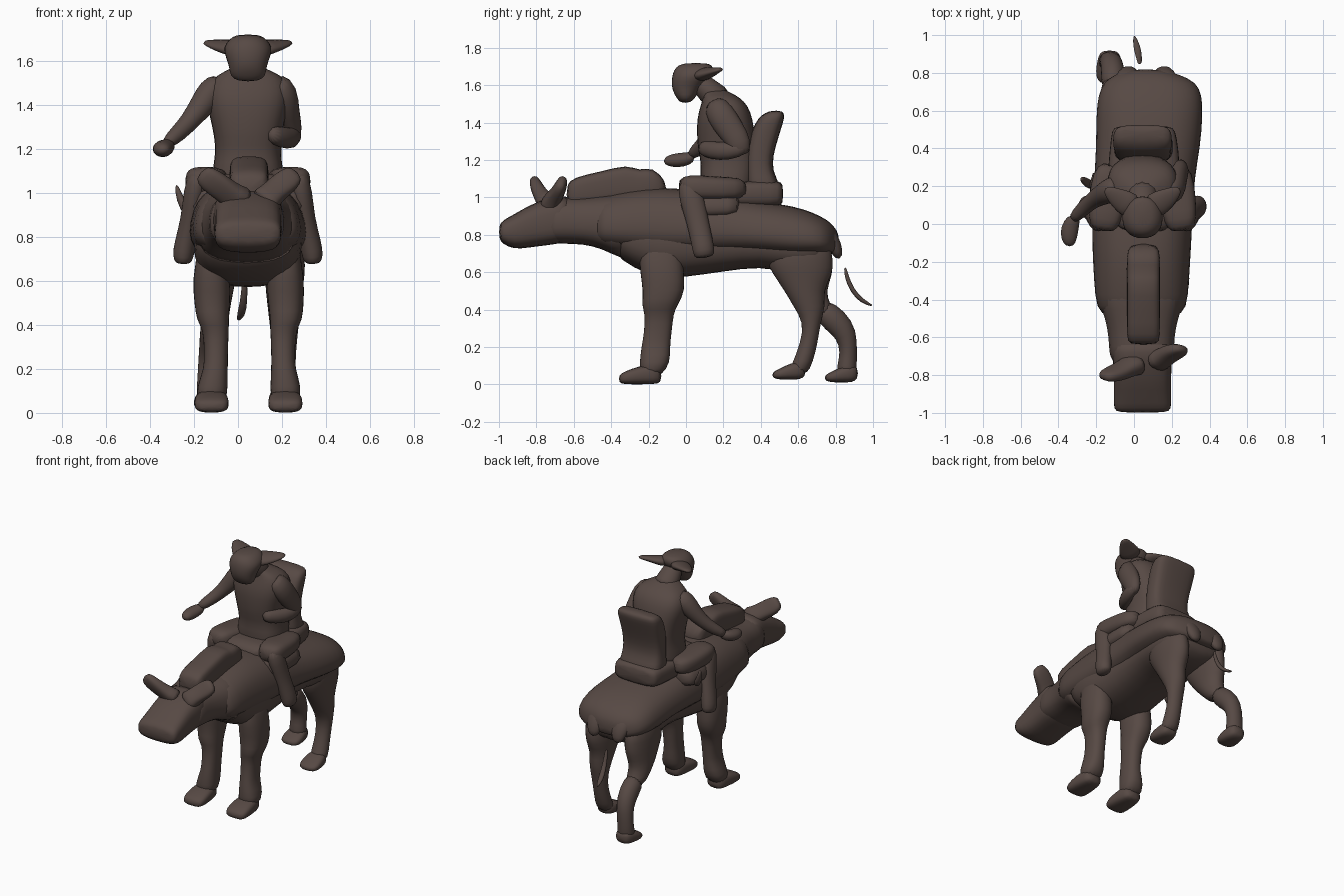
import bpy, bmesh, math
from mathutils import Vector

hide = bpy.data.materials.new("dark brown")
hide.diffuse_color = (0.095, 0.067, 0.058, 1)


def loft(name, secs, axis=None, power=2.0, n=14, sub=1, taper=0.0):
    """Skin elliptical rings (x, y, z, half_width, half_depth) along an axis or along their own path."""
    bm = bmesh.new()
    pts = [Vector(s[:3]) for s in secs]
    rings = []
    for i, s in enumerate(secs):
        if axis == "Y":
            u, v = Vector((1, 0, 0)), Vector((0, 0, 1))
        elif axis == "Z":
            u, v = Vector((1, 0, 0)), Vector((0, 1, 0))
        else:
            t = (pts[min(i + 1, len(pts) - 1)] - pts[max(i - 1, 0)]).normalized()
            u = Vector((1, 0, 0)) - t * t.x
            if u.length < 0.3:
                u = Vector((0, 1, 0)) - t * t.y
            u.normalize()
            v = t.cross(u)
        ring = []
        for k in range(n):
            a = 2 * math.pi * (k + 0.5) / n
            c, d = math.cos(a), math.sin(a)
            c = math.copysign(abs(c) ** (2 / power), c)
            d = math.copysign(abs(d) ** (2 / power), d)
            c *= 1 - taper * max(d, 0)
            ring.append(bm.verts.new(pts[i] + u * c * s[3] + v * d * s[4]))
        rings.append(ring)
    for a, b in zip(rings, rings[1:]):
        for k in range(n):
            bm.faces.new((a[k], a[(k + 1) % n], b[(k + 1) % n], b[k]))
    bm.faces.new(rings[0][::-1])
    bm.faces.new(rings[-1])
    bmesh.ops.recalc_face_normals(bm, faces=bm.faces)
    me = bpy.data.meshes.new(name)
    bm.to_mesh(me)
    bm.free()
    me.materials.append(hide)
    for p in me.polygons:
        p.use_smooth = True
    ob = bpy.data.objects.new(name, me)
    bpy.context.collection.objects.link(ob)
    if sub:
        m = ob.modifiers.new("smooth", "SUBSURF")
        m.levels = m.render_levels = sub
    return ob


def hull(name, rows, **kw):
    """Loft along y from rows (y, x_min, x_max, z_min, z_max)."""
    return loft(name, [((a + b) / 2, y, (c + d) / 2, (b - a) / 2, (d - c) / 2)
                       for y, a, b, c, d in rows], axis="Y", **kw)


def column(name, rows, **kw):
    """Loft along z from rows (z, x_min, x_max, y_min, y_max)."""
    return loft(name, [((a + b) / 2, (c + d) / 2, z, (b - a) / 2, (d - c) / 2)
                       for z, a, b, c, d in rows], axis="Z", **kw)


# --- Mount: head, neck, body and blanket
hull("mount_head", [(-1.0, -0.09, 0.18, 0.78, 0.85), (-0.98, -0.11, 0.20, 0.75, 0.88),
                    (-0.92, -0.11, 0.20, 0.72, 0.91), (-0.84, -0.11, 0.20, 0.73, 0.96),
                    (-0.76, -0.11, 0.20, 0.74, 0.99), (-0.68, -0.12, 0.21, 0.75, 1.02),
                    (-0.6, -0.11, 0.20, 0.77, 1.0)], power=3.2)
hull("mount_neck", [(-0.75, -0.11, 0.20, 0.76, 0.97), (-0.7, -0.14, 0.22, 0.75, 1.01),
                    (-0.6, -0.14, 0.22, 0.75, 1.0), (-0.5, -0.16, 0.24, 0.74, 1.01),
                    (-0.4, -0.2, 0.28, 0.70, 1.02), (-0.3, -0.2, 0.28, 0.64, 1.04)], power=2.9, taper=0.12)
hull("mount_belly", [(-0.4, -0.18, 0.26, 0.70, 0.9), (-0.28, -0.2, 0.28, 0.62, 0.95),
                     (-0.15, -0.21, 0.3, 0.56, 0.95), (0.0, -0.2, 0.29, 0.57, 0.95),
                     (0.2, -0.18, 0.28, 0.60, 0.93), (0.4, -0.17, 0.3, 0.63, 0.9),
                     (0.55, -0.18, 0.32, 0.59, 0.88), (0.7, -0.16, 0.32, 0.61, 0.85),
                     (0.78, -0.1, 0.24, 0.66, 0.8)], power=2.6)
hull("blanket", [(-0.5, -0.15, 0.23, 0.76, 0.98), (-0.45, -0.21, 0.29, 0.73, 1.01),
                 (-0.3, -0.22, 0.30, 0.71, 1.04), (-0.15, -0.23, 0.31, 0.69, 1.06),
                 (0.05, -0.23, 0.32, 0.69, 1.04), (0.25, -0.22, 0.33, 0.70, 1.01),
                 (0.4, -0.21, 0.36, 0.70, 0.98), (0.58, -0.21, 0.375, 0.68, 0.955),
                 (0.68, -0.2, 0.37, 0.69, 0.92), (0.75, -0.17, 0.34, 0.69, 0.885),
                 (0.79, -0.11, 0.25, 0.7, 0.85), (0.82, -0.03, 0.15, 0.71, 0.8)],
     power=3.0, n=18, taper=0.25)
# mane pack along the neck
hull("mane_pack", [(-0.64, -0.03, 0.13, 0.96, 1.07), (-0.6, -0.04, 0.14, 0.95, 1.11),
                   (-0.45, -0.04, 0.14, 0.96, 1.14), (-0.31, -0.04, 0.14, 0.98, 1.18),
                   (-0.25, -0.04, 0.14, 0.98, 1.14), (-0.18, -0.04, 0.14, 1.0, 1.17),
                   (-0.1, -0.03, 0.13, 0.99, 1.08)], power=4)
# ears and rump folds
loft("mount_left_ear", [(0.04, -0.73, 0.95, 0.08, 0.06), (-0.02, -0.75, 0.98, 0.06, 0.05),
                        (-0.07, -0.78, 1.02, 0.06, 0.04), (-0.13, -0.80, 1.06, 0.06, 0.035),
                        (-0.17, -0.81, 1.095, 0.04, 0.02)], power=2.6)
loft("mount_right_ear", [(0.11, -0.73, 0.95, 0.08, 0.06), (0.14, -0.72, 0.98, 0.06, 0.05),
                         (0.18, -0.69, 1.02, 0.06, 0.04), (0.23, -0.67, 1.06, 0.06, 0.035),
                         (0.27, -0.66, 1.095, 0.04, 0.02)], power=2.6)
for side, x in (("left", -0.03), ("right", 0.16)):
    loft(side + "_rump_fold", [(x, 0.68, 0.85, 0.08, 0.05), (x, 0.75, 0.81, 0.08, 0.05),
                               (x, 0.80, 0.74, 0.06, 0.04), (x, 0.82, 0.67, 0.03, 0.02)])
# tail
loft("tail", [(0.03, 0.85, 0.63, 0.008, 0.008), (0.03, 0.86, 0.57, 0.015, 0.013),
              (0.025, 0.89, 0.5, 0.018, 0.014), (0.015, 0.94, 0.445, 0.022, 0.014),
              (0.0, 1.0, 0.42, 0.006, 0.006)], n=8)

# --- Legs
for side, x, lx in (("left", -0.12, -0.1), ("right", 0.215, 0.205)):
    column(side + "_front_leg", [
        (0.8, x - 0.06, x + 0.06, -0.26, -0.02), (0.6, x - 0.09, x + 0.09, -0.25, -0.01),
        (0.5, x - 0.08, x + 0.085, -0.23, 0.0), (0.42, x - 0.07, x + 0.08, -0.24, -0.045),
        (0.38, lx - 0.06, lx + 0.06, -0.22, -0.065), (0.28, lx - 0.055, lx + 0.055, -0.225, -0.075),
        (0.2, lx - 0.055, lx + 0.055, -0.24, -0.085), (0.12, x - 0.07, x + 0.075, -0.25, -0.08),
        (0.04, x - 0.07, x + 0.07, -0.25, -0.13)], power=2.4)
    hull(side + "_front_foot", [(-0.36, x - 0.06, x + 0.06, 0.01, 0.05),
                                (-0.33, x - 0.08, x + 0.08, 0.0, 0.07),
                                (-0.25, x - 0.08, x + 0.08, 0.0, 0.10),
                                (-0.17, x - 0.07, x + 0.07, 0.0, 0.11),
                                (-0.13, x - 0.05, x + 0.05, 0.01, 0.08)], power=3)
column("right_hind_leg", [(0.8, 0.14, 0.30, 0.46, 0.78), (0.66, 0.12, 0.31, 0.42, 0.79),
                          (0.59, 0.12, 0.30, 0.46, 0.79), (0.5, 0.13, 0.29, 0.525, 0.735),
                          (0.42, 0.14, 0.28, 0.57, 0.75), (0.33, 0.15, 0.27, 0.63, 0.72),
                          (0.22, 0.16, 0.26, 0.61, 0.705), (0.12, 0.15, 0.27, 0.57, 0.68),
                          (0.05, 0.15, 0.27, 0.54, 0.65)])
column("left_hind_thigh", [(0.8, -0.17, -0.01, 0.46, 0.78), (0.66, -0.18, 0.0, 0.42, 0.79),
                           (0.59, -0.18, -0.01, 0.46, 0.79), (0.5, -0.18, -0.03, 0.53, 0.75),
                           (0.43, -0.18, -0.04, 0.6, 0.77), (0.36, -0.17, -0.05, 0.67, 0.82)])
loft("left_hind_shin", [(-0.11, 0.71, 0.42, 0.065, 0.06), (-0.11, 0.80, 0.34, 0.065, 0.075),
                        (-0.12, 0.86, 0.27, 0.06, 0.06), (-0.13, 0.87, 0.17, 0.055, 0.045),
                        (-0.13, 0.86, 0.10, 0.06, 0.055), (-0.13, 0.86, 0.04, 0.06, 0.05)])
for side, x, y, z in (("right", 0.21, 0.46, 0.025), ("left", -0.13, 0.74, 0.01)):
    hull(side + "_hind_foot", [(y, x - 0.05, x + 0.05, z + 0.01, z + 0.04),
                               (y + 0.04, x - 0.075, x + 0.075, z, z + 0.06),
                               (y + 0.1, x - 0.07, x + 0.07, z, z + 0.09),
                               (y + 0.15, x - 0.06, x + 0.06, z, z + 0.10),
                               (y + 0.18, x - 0.04, x + 0.04, z + 0.02, z + 0.08)], power=2.8)

# --- Saddle with side pad and tall flared back rest
hull("saddle_pad", [(-0.04, -0.2, 0.29, 0.92, 1.02), (-0.01, -0.24, 0.32, 0.88, 1.04),
                    (0.26, -0.25, 0.33, 0.88, 1.03), (0.29, -0.22, 0.31, 0.92, 1.01)],
     power=4, taper=0.1)
hull("saddle_seat", [(-0.05, -0.06, 0.17, 0.96, 1.06), (0.02, -0.12, 0.22, 0.95, 1.1),
                     (0.2, -0.15, 0.25, 0.95, 1.08), (0.4, -0.13, 0.24, 0.94, 1.1),
                     (0.5, -0.12, 0.22, 0.95, 1.09), (0.52, -0.1, 0.2, 0.97, 1.07)], power=4)
column("saddle_back", [(1.0, -0.11, 0.21, 0.33, 0.51), (1.08, -0.11, 0.21, 0.32, 0.5),
                       (1.14, -0.1, 0.2, 0.32, 0.465), (1.22, -0.1, 0.2, 0.32, 0.465),
                       (1.32, -0.11, 0.2, 0.335, 0.495), (1.4, -0.115, 0.205, 0.37, 0.52),
                       (1.44, -0.11, 0.2, 0.4, 0.53), (1.465, -0.09, 0.18, 0.45, 0.515)], power=3.5)

# --- Rider
column("rider_torso", [(1.0, -0.13, 0.22, 0.08, 0.36), (1.1, -0.12, 0.21, 0.07, 0.37),
                       (1.18, -0.105, 0.195, 0.08, 0.38), (1.25, -0.11, 0.2, 0.06, 0.38),
                       (1.34, -0.13, 0.22, 0.055, 0.37), (1.42, -0.15, 0.24, 0.055, 0.36),
                       (1.49, -0.14, 0.235, 0.075, 0.335), (1.535, -0.1, 0.2, 0.09, 0.29),
                       (1.56, -0.04, 0.13, 0.09, 0.24), (1.58, -0.02, 0.11, 0.09, 0.2)], power=2.7)
loft("rider_neck", [(0.045, 0.2, 1.5, 0.10, 0.09), (0.045, 0.12, 1.57, 0.075, 0.065),
                    (0.045, 0.05, 1.64, 0.065, 0.06)])
column("rider_head", [(1.505, 0.0, 0.09, -0.03, 0.02), (1.53, -0.04, 0.13, -0.05, 0.05),
                      (1.57, -0.04, 0.13, -0.075, 0.07), (1.62, -0.06, 0.15, -0.08, 0.11),
                      (1.66, -0.07, 0.16, -0.075, 0.15), (1.695, -0.045, 0.135, -0.06, 0.15),
                      (1.72, -0.01, 0.1, -0.02, 0.13)], power=2.2)
for side, s in (("left", -1), ("right", 1)):
    cx = 0.045
    loft("rider_" + side + "_ear", [(cx + s * 0.04, 0.08, 1.655, 0.08, 0.045),
                                    (cx + s * 0.10, 0.12, 1.665, 0.07, 0.03),
                                    (cx + s * 0.15, 0.15, 1.675, 0.05, 0.02),
                                    (cx + s * 0.20, 0.19, 1.685, 0.02, 0.01)], n=10)
# arms
loft("rider_right_arm", [(0.16, 0.15, 1.51, 0.06, 0.06), (0.215, 0.18, 1.45, 0.065, 0.08),
                         (0.23, 0.24, 1.36, 0.05, 0.075), (0.25, 0.29, 1.29, 0.045, 0.065),
                         (0.25, 0.29, 1.22, 0.03, 0.05)])
loft("rider_right_forearm", [(0.26, 0.33, 1.27, 0.03, 0.035), (0.25, 0.23, 1.245, 0.04, 0.05),
                             (0.2, 0.14, 1.25, 0.04, 0.05), (0.14, 0.07, 1.27, 0.035, 0.04)])
loft("rider_left_arm", [(-0.07, 0.2, 1.5, 0.06, 0.065), (-0.125, 0.18, 1.46, 0.065, 0.07),
                        (-0.16, 0.16, 1.4, 0.06, 0.06), (-0.215, 0.13, 1.33, 0.045, 0.045),
                        (-0.27, 0.08, 1.27, 0.04, 0.04), (-0.33, 0.02, 1.22, 0.03, 0.03)])
hull("rider_left_hand", [(-0.12, -0.36, -0.32, 1.18, 1.21), (-0.08, -0.39, -0.30, 1.16, 1.235),
                         (-0.01, -0.39, -0.29, 1.16, 1.24), (0.05, -0.35, -0.28, 1.19, 1.25)])
# legs, knees bent over the saddle
for side, s in (("left", -1), ("right", 1)):
    cx = 0.045
    loft("rider_" + side + "_thigh", [(cx + s * 0.13, 0.3, 1.05, 0.09, 0.05),
                                      (cx + s * 0.17, 0.24, 1.045, 0.105, 0.065),
                                      (cx + s * 0.185, 0.12, 1.05, 0.1, 0.065),
                                      (cx + s * 0.2, 0.02, 1.055, 0.09, 0.07),
                                      (cx + s * 0.21, -0.04, 1.05, 0.06, 0.05)], power=3)
    loft("rider_" + side + "_shin", [(cx + s * 0.22, 0.0, 1.1, 0.05, 0.05),
                                     (cx + s * 0.245, 0.03, 1.0, 0.05, 0.07),
                                     (cx + s * 0.26, 0.06, 0.88, 0.045, 0.06),
                                     (cx + s * 0.285, 0.085, 0.77, 0.05, 0.06),
                                     (cx + s * 0.295, 0.095, 0.71, 0.05, 0.06),
                                     (cx + s * 0.295, 0.1, 0.675, 0.035, 0.05)])
# small hilt on the left
loft("hilt", [(-0.22, 0.2, 0.9, 0.03, 0.03), (-0.265, 0.23, 0.97, 0.02, 0.025),
              (-0.28, 0.24, 1.04, 0.008, 0.01)], n=8)
